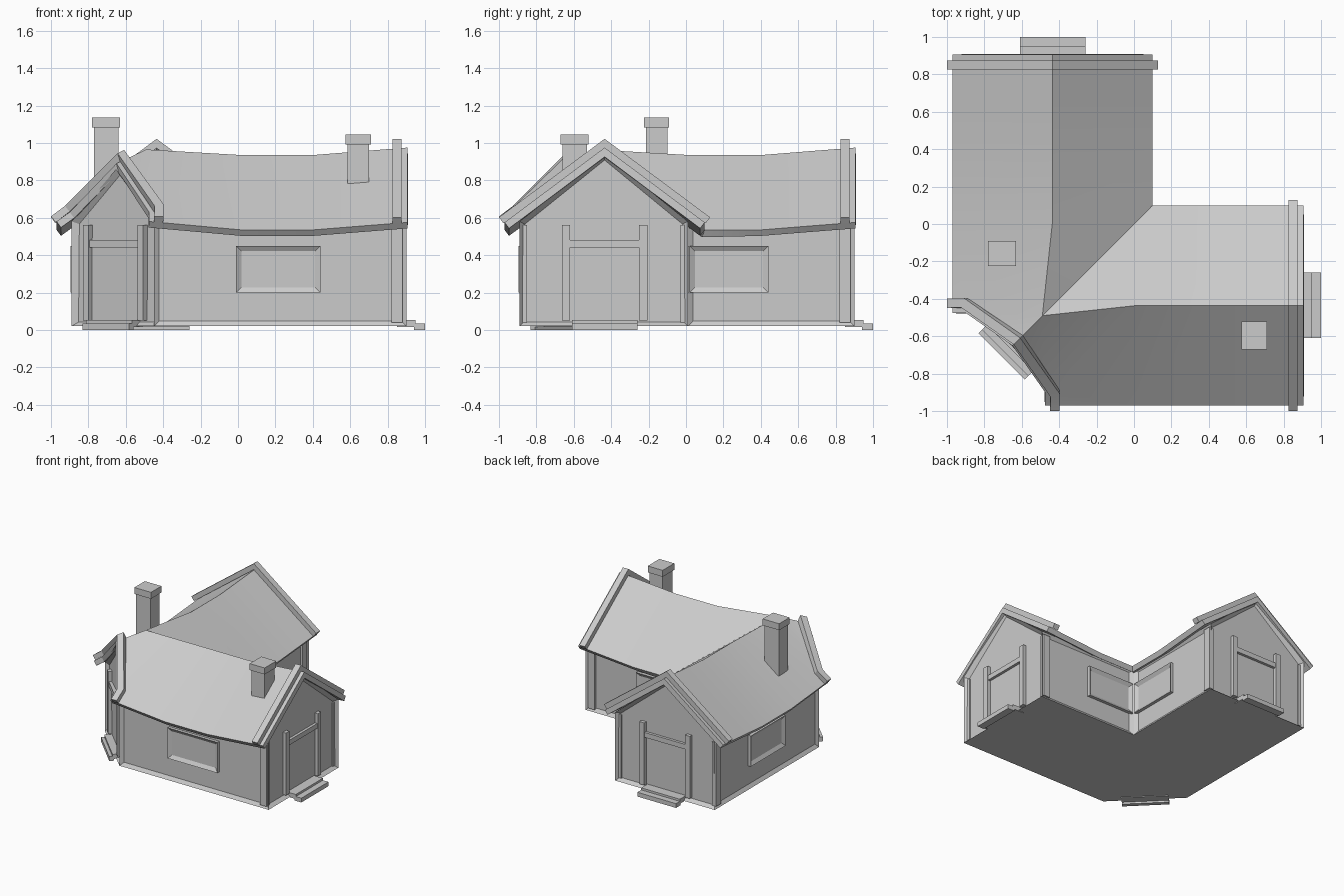
import bpy, bmesh
from mathutils import Matrix, Vector

if "Cube" in bpy.data.objects:
    bpy.data.objects.remove(bpy.data.objects["Cube"], do_unlink=True)

grey = bpy.data.materials.new("plain grey")
grey.use_nodes = True
grey.diffuse_color = (0.6, 0.6, 0.6, 1)
grey.node_tree.nodes["Principled BSDF"].inputs["Base Color"].default_value = (0.6, 0.6, 0.6, 1)


def finish(name, bm):
    mesh = bpy.data.meshes.new(name)
    bm.to_mesh(mesh)
    bm.free()
    mesh.materials.append(grey)
    ob = bpy.data.objects.new(name, mesh)
    bpy.context.collection.objects.link(ob)
    return ob


def axes(u, d):
    """Frame of a wall: u runs along it, d points out of it."""
    u, d = Vector(u).normalized(), Vector(d).normalized()
    return Matrix((u, d, (0, 0, 1))).transposed()


def box(name, m, us, ds, zs, recess=None):
    """Box in a wall frame, optionally with a recessed outer face."""
    bm = bmesh.new()
    bmesh.ops.create_cube(bm, size=1)
    for v in bm.verts:
        v.co = Vector([(a + b) / 2 + c * (b - a) for (a, b), c in zip((us, ds, zs), v.co)])
    outer = max(bm.faces, key=lambda f: f.calc_center_median().y)
    if recess:
        bmesh.ops.inset_individual(bm, faces=[outer], thickness=recess, depth=-0.018)
    for v in bm.verts:
        v.co = m @ v.co
    if m.determinant() < 0:
        bmesh.ops.reverse_faces(bm, faces=bm.faces[:])
    return finish(name, bm)


def surface(faces):
    """Upward-facing sheet from lists of points."""
    bm = bmesh.new()
    for pts in faces:
        f = bm.faces.new([bm.verts.new(p) for p in pts])
        f.normal_update()
        if f.normal.z < 0:
            f.normal_flip()
    bmesh.ops.remove_doubles(bm, verts=bm.verts[:], dist=0.001)
    return bm


def thicken(ob, offset):
    mod = ob.modifiers.new("thickness", 'SOLIDIFY')
    mod.thickness, mod.offset, mod.use_even_offset = 0.04, offset, True
    bpy.ops.object.select_all(action='DESELECT')
    ob.select_set(True)
    bpy.context.view_layer.objects.active = ob
    bpy.ops.object.modifier_apply(modifier=mod.name)
    bpy.ops.object.shade_smooth_by_angle(angle=0.45)


def swap(p):
    return (p[1], p[0], p[2])


def both(faces):
    return faces + [[swap(p) for p in f] for f in faces]


# Sagging roof: one wing, mirrored across the diagonal
R, EO, EI = -0.435, -0.97, 0.1
rows = [(0.905, 0), (0.65, -0.02), (0.4, -0.04), (0.02, -0.04)]
ridge = [(x, R, 0.975 + s) for x, s in rows]
outer = [(x, EO, 0.575 + s) for x, s in rows]
inner = [(x, EI, 0.575 + s) for x, s in rows]
inner[-1] = (EI, EI, 0.535)
hip, peak = (-0.49, -0.49, 0.965), (-0.65, -0.65, 0.89)
kink, tail = (-0.475, -0.9, 0.63), (-0.475, EO, 0.58)
faces = []
for i in range(len(rows) - 1):
    faces.append([ridge[i], ridge[i + 1], outer[i + 1], outer[i]])
    faces.append([ridge[i], ridge[i + 1], inner[i + 1], inner[i]])
faces += [[hip, ridge[-1], inner[-1]], [hip, peak, kink], [ridge[-1], hip, kink],
          [ridge[-1], kink, outer[-1]], [kink, tail, outer[-1]]]
thicken(finish("roof", surface(both(faces))), -1)

# Raised verge boards on the gables
verge = [(-0.976, 0.57), (R, 0.972), (0.105, 0.57)]
strips = [[(0.825, *a), (0.875, *a), (0.875, *b), (0.825, *b)] for a, b in zip(verge, verge[1:])]
thicken(finish("verge_left", surface(strips)), 1)
thicken(finish("verge_back", surface([[swap(p) for p in f] for f in strips])), 1)
front = [(-0.63, -0.63, 0.9), (-0.45, -0.9, 0.632), (-0.45, -0.976, 0.575)]
back = [(-0.595, -0.595, 0.918), (-0.4, -0.885, 0.638), (-0.4, -0.976, 0.575)]
strips = [[front[i], back[i], back[i + 1], front[i + 1]] for i in range(2)]
thicken(finish("verge_corner", surface(both(strips))), 1)

# Wall shell with framed, recessed panels
plan = [(-0.45, -0.89), (0.9, -0.89), (0.9, 0.01), (0.01, 0.01),
        (0.01, 0.9), (-0.89, 0.9), (-0.89, -0.45)]
apexes = {1: (0.9, R, 0.94), 4: (R, 0.9, 0.94), 6: (-0.652, -0.652, 0.86)}
bm = bmesh.new()
low = [bm.verts.new((x, y, 0.02)) for x, y in plan]
top = [bm.verts.new((x, y, 0.58)) for x, y in plan]
floor = bm.faces.new(low)
gables, sides = [], []
for i in range(len(plan)):
    j = (i + 1) % len(plan)
    if i in apexes:
        gables.append(bm.faces.new([low[i], low[j], top[j], bm.verts.new(apexes[i]), top[i]]))
    else:
        sides.append(bm.faces.new([low[i], low[j], top[j], top[i]]))
bmesh.ops.recalc_face_normals(bm, faces=bm.faces[:])
if floor.normal.z > 0:
    bmesh.ops.reverse_faces(bm, faces=bm.faces[:])
bmesh.ops.inset_individual(bm, faces=gables, thickness=0.032, depth=-0.03)
bmesh.ops.inset_individual(bm, faces=sides, thickness=0.04, depth=-0.02)
finish("walls", bm)


# Doorways with steps
def doorway(name, m, c, wall, tread):
    for side, s in (("a", -1), ("b", 1)):
        u = sorted((c + s * 0.185, c + s * 0.228))
        box(f"{name}_door_post_{side}", m, u, (wall - 0.05, wall - 0.002), (0.05, 0.56))
    box(f"{name}_door_lintel", m, (c - 0.185, c + 0.185), (wall - 0.05, wall - 0.008), (0.44, 0.48))
    box(f"{name}_upper_step", m, (c - 0.175, c + 0.175), (wall - 0.05, tread), (0.015, 0.052))
    box(f"{name}_lower_step", m, (c - 0.175, c + 0.175), (tread - 0.01, 1.0), (0, 0.035))


X, Y = (1, 0, 0), (0, 1, 0)
doorway("left", axes(Y, X), R, 0.9, 0.95)
doorway("back", axes(X, Y), R, 0.9, 0.95)
doorway("corner", axes((1, -1, 0), (-1, -1, 0)), 0, 0.947, 0.975)

# Windows and wide end posts on the long walls
long_walls = {"front": (X, (0, -1, 0), 0.89), "inner_front": (X, Y, 0.01),
              "right": (Y, (-1, 0, 0), 0.89), "inner_right": (Y, X, 0.01)}
for name, (u, d, wall) in long_walls.items():
    m = axes(u, d)
    box(f"{name}_window", m, (-0.01 if wall > 0.5 else 0.02, 0.44), (wall - 0.04, wall + 0.005),
        (0.2, 0.45), recess=0.04)
    box(f"{name}_end_post", m, (0.82, 0.88), (wall - 0.04, wall - 0.001), (0.04, 0.56))

# Capped chimneys
world = Matrix.Identity(3)
for name, (x0, x1), (y0, y1), z in (("left", (0.575, 0.71), (-0.67, -0.52), 1.045),
                                    ("right", (-0.78, -0.63), (-0.225, -0.09), 1.135)):
    box(f"{name}_chimney_cap", world, (x0, x1), (y0, y1), (z - 0.053, z))
    box(f"{name}_chimney_shaft", world, (x0 + 0.01, x1 - 0.01), (y0 + 0.01, y1 - 0.01), (0.7, z - 0.05))
